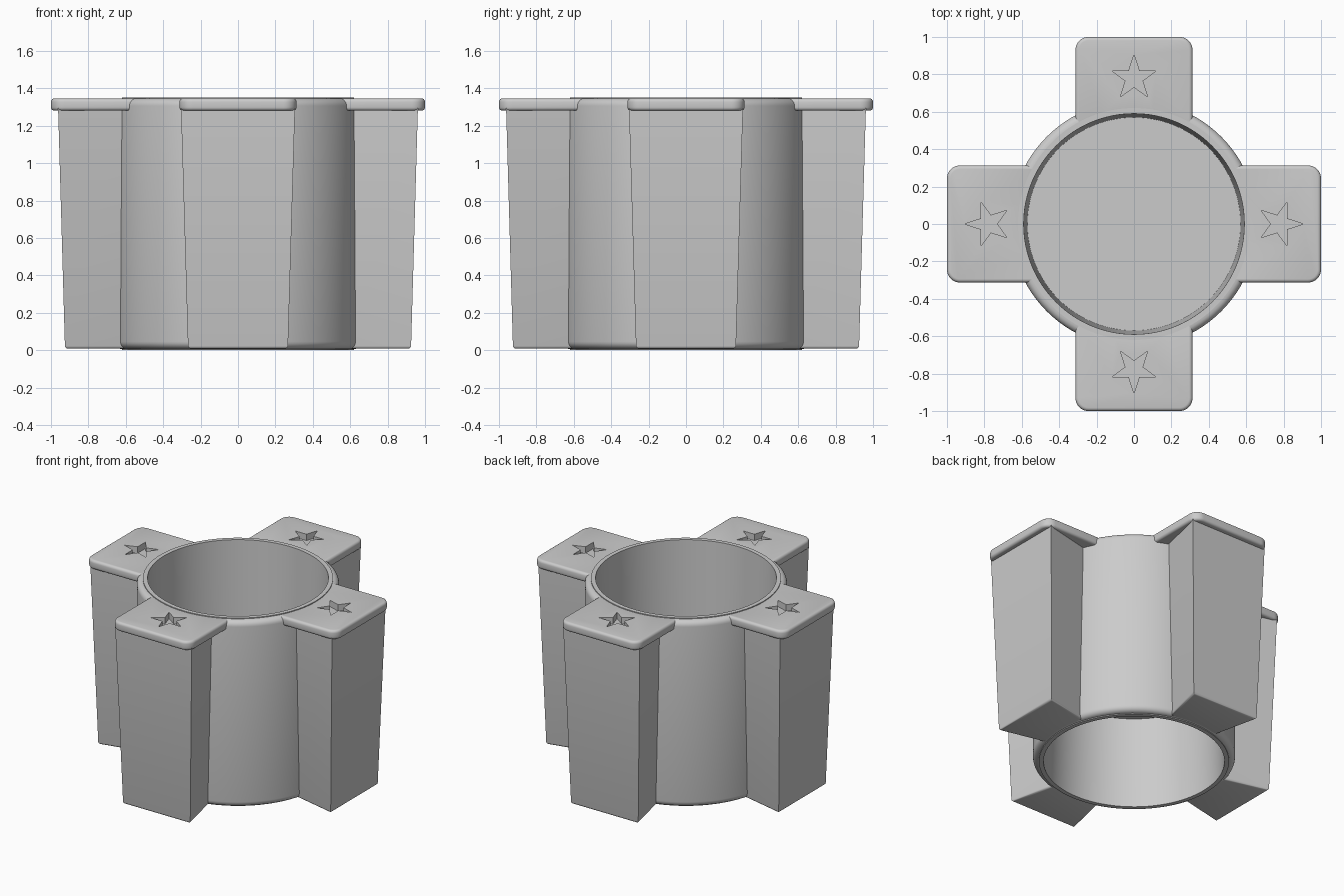
import bpy, bmesh, math
from math import sin, cos, pi, radians

cube = bpy.data.objects.get("Cube")
if cube:
    bpy.data.objects.remove(cube, do_unlink=True)

TOP, DECK, LIP_LOW = 1.352, 1.346, 1.28
HALF_TURNS = [i * pi / 2 for i in range(4)]

grey = bpy.data.materials.new("plain_grey")
grey.use_nodes = True
grey.diffuse_color = (0.6, 0.6, 0.6, 1)
grey.node_tree.nodes["Principled BSDF"].inputs["Base Color"].default_value = (0.6, 0.6, 0.6, 1)


def finish(name, bm):
    bmesh.ops.recalc_face_normals(bm, faces=bm.faces)
    mesh = bpy.data.meshes.new(name)
    bm.to_mesh(mesh)
    bm.free()
    mesh.materials.append(grey)
    obj = bpy.data.objects.new(name, mesh)
    bpy.context.collection.objects.link(obj)
    return obj


def activate(obj):
    bpy.ops.object.select_all(action='DESELECT')
    obj.select_set(True)
    bpy.context.view_layer.objects.active = obj


def smooth(obj):
    activate(obj)
    bpy.ops.object.shade_smooth_by_angle(angle=radians(35))


def loft(name, low, high, z0, z1):
    """Closed prism between two outlines with equal point counts."""
    bm = bmesh.new()
    a = [bm.verts.new((x, y, z0)) for x, y in low]
    b = [bm.verts.new((x, y, z1)) for x, y in high]
    n = len(a)
    bm.faces.new(a[::-1])
    bm.faces.new(b)
    for i in range(n):
        j = (i + 1) % n
        bm.faces.new((a[i], a[j], b[j], b[i]))
    return finish(name, bm)


def arc(cx, cy, r, start, end, steps):
    return [(cx + r * cos(start + (end - start) * i / steps),
             cy + r * sin(start + (end - start) * i / steps)) for i in range(steps + 1)]


def repeat_around(obj, names):
    """Place linked copies at the four quarter turns."""
    for angle, name in zip(HALF_TURNS, names):
        part = obj if angle == 0 else obj.copy()
        if angle:
            bpy.context.collection.objects.link(part)
        part.name = name
        part.rotation_euler.z = angle


# Hollow drum: tapered bore from both ends, divided by a floor at mid height
fillet = 0.04
profile = [(0, 0.70), (0.57, 0.70), (0.59, TOP), (0.62, TOP)]
profile += arc(0.62, DECK - fillet, fillet, pi / 2, 0, 6)
profile += arc(0.62, 0.006 + fillet, fillet, 0, -pi / 2, 6)
profile += [(0.62, 0), (0.59, 0), (0.57, 0.65), (0, 0.65)]
bm = bmesh.new()
verts = [bm.verts.new((r, 0, z)) for r, z in profile]
edges = [bm.edges.new(pair) for pair in zip(verts, verts[1:])]
bmesh.ops.spin(bm, geom=verts + edges, cent=(0, 0, 0), axis=(0, 0, 1),
               angle=2 * pi, steps=96, use_duplicate=False)
bmesh.ops.remove_doubles(bm, verts=bm.verts, dist=0.0005)
smooth(finish("drum", bm))

# Dovetailed arms, drafted towards the base
def dovetail(x_out, w_out, w_in):
    return [(0.6, -w_in), (x_out, -w_out), (x_out, w_out), (0.6, w_in)]


sides = ["left", "back", "right", "front"]
arm = loft("arm", dovetail(0.925, 0.267, 0.193), dovetail(0.962, 0.305, 0.22), 0.008, 1.3)
bm = bmesh.new()
bm.from_mesh(arm.data)
base_edges = [e for e in bm.edges if all(v.co.z < 0.1 for v in e.verts)]
bmesh.ops.bevel(bm, geom=base_edges, offset=0.015, segments=3, profile=0.5, affect='EDGES')
bm.to_mesh(arm.data)
bm.free()
smooth(arm)
repeat_around(arm, [s + "_arm" for s in sides])

# Rounded cap plates whose inner end follows the drum
half, corner, inner = 0.313, 0.07, 0.594
sweep = math.asin(half / inner)
outline = arc(1 - corner, half - corner, corner, pi / 2, 0, 8)[::-1]
outline = arc(1 - corner, corner - half, corner, -pi / 2, 0, 8) + outline
outline += arc(0, 0, inner, sweep, -sweep, 20)
cap = loft("cap", outline, outline, LIP_LOW, DECK)
bevel = cap.modifiers.new("round_edges", 'BEVEL')
bevel.width, bevel.segments = 0.025, 4
bevel.limit_method, bevel.angle_limit = 'ANGLE', radians(50)

# Star recess pointing outwards
star = [(0.78 + r * cos(i * pi / 5), r * sin(i * pi / 5))
        for i in range(10) for r in [0.048 if i % 2 else 0.124]]
cutter = loft("star_cutter", star, star, DECK - 0.055, DECK + 0.1)
cutter.hide_render = True
cut = cap.modifiers.new("star_recess", 'BOOLEAN')
cut.operation, cut.object, cut.solver = 'DIFFERENCE', cutter, 'EXACT'
activate(cap)
for mod in ("round_edges", "star_recess"):
    bpy.ops.object.modifier_apply(modifier=mod)
bpy.data.objects.remove(cutter, do_unlink=True)
smooth(cap)
repeat_around(cap, [s + "_cap" for s in sides])
